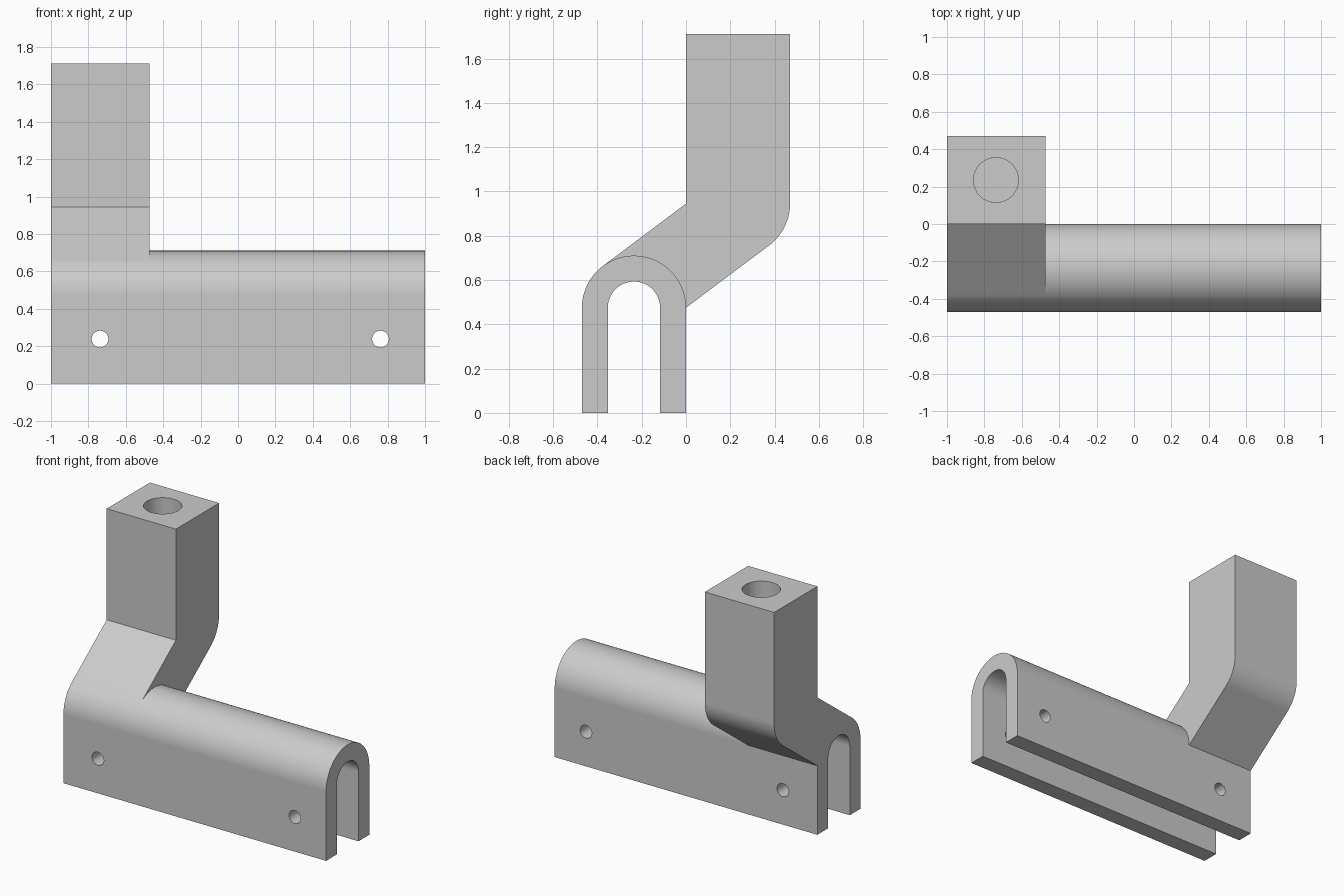
import bpy, bmesh
from math import cos, sin, pi, radians, atan2
from mathutils import Matrix

old = bpy.data.objects.get("Cube")
if old:
    bpy.data.objects.remove(old, do_unlink=True)

R, R_IN = 0.235, 0.118          # outer and inner arch radii
SPRING, BEND, TOP = 0.475, 0.945, 1.71
LEFT, STEP, RIGHT = -1.0, -0.473, 1.0
TANGENT = pi / 2 + atan2(3, 4)  # where the sloped arm leaves the arch


def arc(cy, cz, r, a, b, n):
    return [(cy + r * cos(a + (b - a) * i / n), cz + r * sin(a + (b - a) * i / n))
            for i in range(n + 1)]


# Cross-sections in (y, z)
front_arc = arc(-R, SPRING, R, pi, TANGENT, 14)
back_arc = arc(-R, SPRING, R, TANGENT, 0, 34)
slot = [(R_IN - R, 0)] + arc(-R, SPRING, R_IN, 0, pi, 40) + [(-R_IN - R, 0)]
bend_arc = arc(R, BEND, R, 0, TANGENT - pi, 14)
arm = [(0, BEND), (0, TOP), (2 * R, TOP)] + bend_arc
rail_loop = [(-2 * R, 0)] + front_arc + back_arc[1:] + [(0, 0)] + slot
full_loop = [(-2 * R, 0)] + front_arc + arm + [back_arc[-1], (0, 0)] + slot
step_loop = arm + back_arc[::-1]

# One closed solid: arm section, step face, then the plain rail
bm = bmesh.new()
cache = {}


def vert(x, p):
    key = (round(x, 4), round(p[0], 4), round(p[1], 4))
    if key not in cache:
        cache[key] = bm.verts.new((x, p[0], p[1]))
    return cache[key]


def walls(loop, x0, x1):
    for p, q in zip(loop, loop[1:] + loop[:1]):
        bm.faces.new((vert(x0, p), vert(x0, q), vert(x1, q), vert(x1, p)))


walls(full_loop, LEFT, STEP)
walls(rail_loop, STEP, RIGHT)
for loop, x in ((full_loop, LEFT), (step_loop, STEP), (rail_loop, RIGHT)):
    bm.faces.new([vert(x, p) for p in loop])
bmesh.ops.dissolve_limit(bm, angle_limit=radians(0.5), verts=bm.verts[:], edges=bm.edges[:])
bmesh.ops.recalc_face_normals(bm, faces=bm.faces[:])
mesh = bpy.data.meshes.new("clamp_bracket")
bm.to_mesh(mesh)
bm.free()
bracket = bpy.data.objects.new("clamp_bracket", mesh)
bpy.context.collection.objects.link(bracket)

# Plain grey finish
grey = bpy.data.materials.new("light_grey")
grey.use_nodes = True
colour = (0.6, 0.6, 0.6, 1)
grey.diffuse_color = colour
grey.node_tree.nodes["Principled BSDF"].inputs["Base Color"].default_value = colour
mesh.materials.append(grey)

# Cutters: post socket and two cross-pin holes
bm = bmesh.new()


def cylinder(radius, depth, matrix, sides):
    bmesh.ops.create_cone(bm, cap_ends=True, segments=sides, radius1=radius,
                          radius2=radius, depth=depth, matrix=matrix)


socket_depth = TOP - BEND
cylinder(0.12, socket_depth * 2, Matrix.Translation((-0.738, R, TOP)), 48)
for x in (-0.738, 0.762):
    cylinder(0.045, 1, Matrix.Translation((x, -R, 0.238)) @ Matrix.Rotation(pi / 2, 4, 'X'), 20)
cut_mesh = bpy.data.meshes.new("hole_cutter")
bm.to_mesh(cut_mesh)
bm.free()
cut_mesh.materials.append(grey)
cutter = bpy.data.objects.new("hole_cutter", cut_mesh)
cutter.hide_render = True
bpy.context.collection.objects.link(cutter)

bpy.ops.object.select_all(action='DESELECT')
bracket.select_set(True)
bpy.context.view_layer.objects.active = bracket
mod = bracket.modifiers.new("holes", 'BOOLEAN')
mod.operation = 'DIFFERENCE'
mod.solver = 'EXACT'
mod.object = cutter
bpy.ops.object.modifier_apply(modifier=mod.name)
bpy.data.objects.remove(cutter, do_unlink=True)

# Smooth curves, crisp edges, flat faces kept flat
bpy.ops.object.shade_smooth_by_angle(angle=radians(25))
weighted = bracket.modifiers.new("flat_faces", 'WEIGHTED_NORMAL')
weighted.keep_sharp = True
